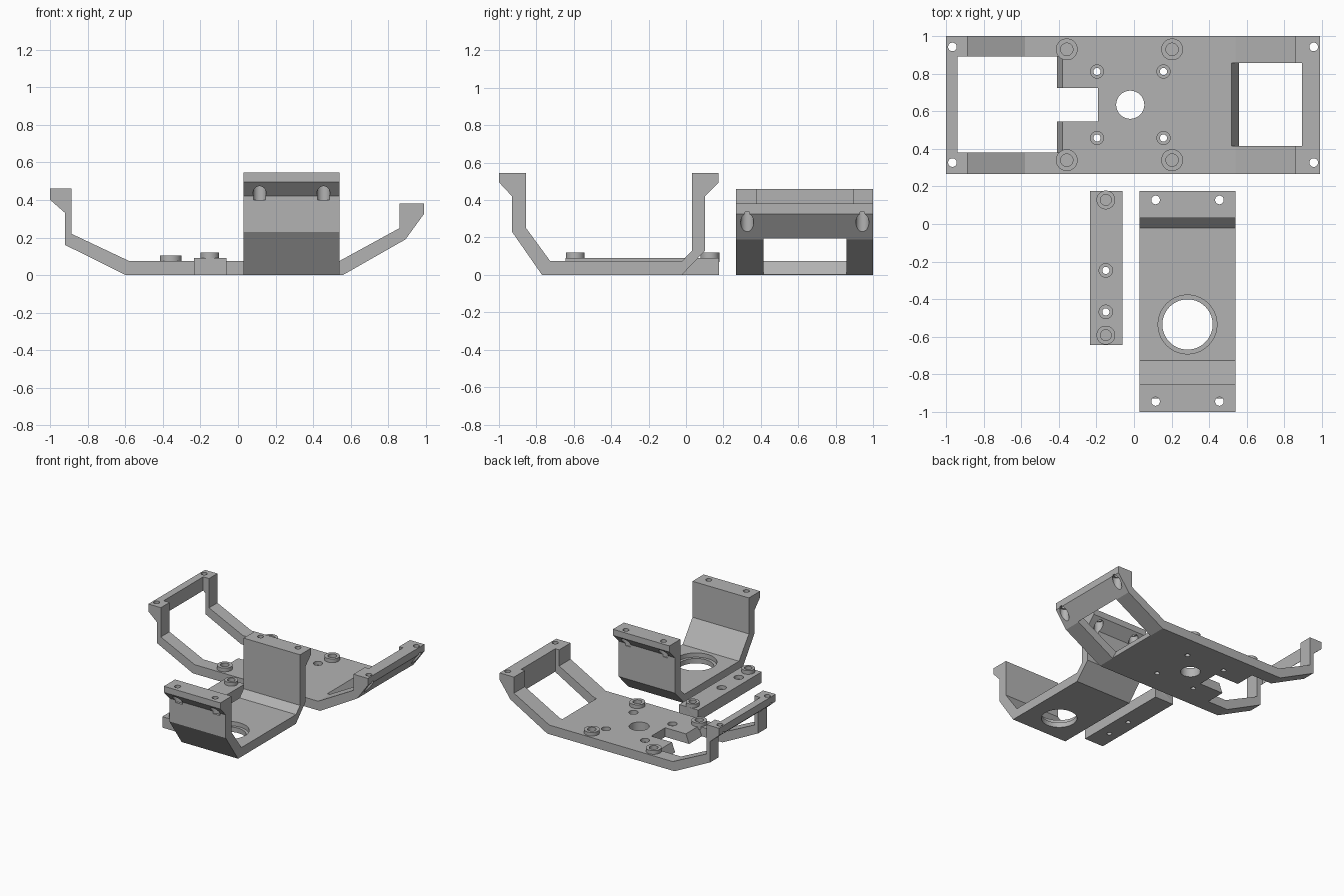
import bpy, bmesh, math

if "Cube" in bpy.data.objects:
    bpy.data.objects.remove(bpy.data.objects["Cube"])

grey = bpy.data.materials.new("plain_grey")
grey.diffuse_color = (0.45, 0.45, 0.45, 1)
grey.use_nodes = True
grey.node_tree.nodes["Principled BSDF"].inputs["Base Color"].default_value = grey.diffuse_color


def make_object(name, bm):
    bmesh.ops.recalc_face_normals(bm, faces=bm.faces[:])
    mesh = bpy.data.meshes.new(name)
    bm.to_mesh(mesh)
    bm.free()
    mesh.materials.append(grey)
    obj = bpy.data.objects.new(name, mesh)
    bpy.context.collection.objects.link(obj)
    return obj


def prism(name, profile, a, b, axis):
    """Extrude a (horizontal, z) profile from a to b along axis 'x' or 'y'."""
    bm = bmesh.new()
    place = (lambda p, t: (t, p[0], p[1])) if axis == 'x' else (lambda p, t: (p[0], t, p[1]))
    face = bm.faces.new([bm.verts.new(place(p, a)) for p in profile])
    ext = bmesh.ops.extrude_face_region(bm, geom=[face])
    move = (b - a, 0, 0) if axis == 'x' else (0, b - a, 0)
    bmesh.ops.translate(bm, vec=move, verts=[v for v in ext['geom'] if isinstance(v, bmesh.types.BMVert)])
    return make_object(name, bm)


def box(name, x0, x1, y0, y1, z0, z1):
    return prism(name, [(x0, z0), (x1, z0), (x1, z1), (x0, z1)], y0, y1, 'y')


def cylinder(name, x, y, r, z0, z1):
    bm = bmesh.new()
    bmesh.ops.create_cone(bm, cap_ends=True, segments=40, radius1=r, radius2=r, depth=z1 - z0)
    bmesh.ops.translate(bm, vec=(x, y, (z0 + z1) / 2), verts=bm.verts[:])
    return make_object(name, bm)


def combine(target, tool, operation):
    bpy.context.view_layer.objects.active = target
    mod = target.modifiers.new(operation, 'BOOLEAN')
    mod.operation, mod.object, mod.solver = operation, tool, 'EXACT'
    bpy.ops.object.modifier_apply(modifier=mod.name)
    bpy.data.objects.remove(tool)


def cut(target, tool):
    combine(target, tool, 'DIFFERENCE')


def boss(target, x, y, r, hole, base, top):
    """Raised ring with a blind screw hole."""
    combine(target, cylinder("boss", x, y, r, base - 0.02, top), 'UNION')
    cut(target, cylinder("boss_hole", x, y, hole, base - 0.05, top + 0.1))


def stepped_hole(target, x, y, r, wide, step, top):
    """Through hole with a wider recess from the top."""
    cut(target, cylinder("hole", x, y, r, -0.1, top + 0.1))
    cut(target, cylinder("recess", x, y, wide, step, top + 0.1))


def tip_hole(target, x, y, low, high):
    """Screw hole through an arm tip with a wider recess from below."""
    cut(target, cylinder("hole", x, y, 0.023, low + 0.01, 0.7))
    cut(target, cylinder("recess", x, y, 0.035, low, high))


def finish(obj):
    bpy.ops.object.select_all(action='DESELECT')
    obj.select_set(True)
    bpy.context.view_layer.objects.active = obj
    bpy.ops.object.shade_smooth_by_angle(angle=math.radians(20))


# Wide frame plate with two bent arms
frame = prism("frame_plate", [
    (-1, .46), (-.887, .46), (-.887, .22), (-.58, .075), (.54, .075), (.86, .25),
    (.86, .382), (.99, .382), (.99, .325), (.892, .19), (.558, 0), (-.597, 0),
    (-.92, .16), (-.92, .33), (-1, .40)], .267, 1.0, 'y')
# Arm windows and the notch between them
cut(frame, prism("left_window", [(-.94, -.1), (-.45, -.1), (-.17, .6), (-.94, .6)], .38, .892, 'y'))
cut(frame, prism("right_window", [(.613, -.1), (.895, -.1), (.895, .6), (.24, .6)], .415, .858, 'y'))
cut(frame, box("notch", -.5, -.193, .545, .725, -.1, .3))
cut(frame, cylinder("centre_hole", -.02, .635, .075, -.1, .3))
for x in (-.358, .203):
    for y in (.34, .93):
        boss(frame, x, y, .058, .033, .075, .105)
for x in (-.197, .157):
    for y in (.458, .812):
        stepped_hole(frame, x, y, .019, .035, .045, .075)
for y in (.327, .943):
    tip_hole(frame, -.967, y, .30, .41)
    tip_hole(frame, .957, y, .15, .335)
finish(frame)

# Tall cradle bracket
cradle = prism("cradle_bracket", [
    (-1, .545), (-.855, .545), (-.855, .25), (-.727, .075), (-.02, .075), (.033, .13),
    (.033, .545), (.175, .545), (.175, .495), (.102, .42), (.102, .13), (-.022, 0),
    (-.77, 0), (-.93, .23), (-.93, .42), (-1, .495)], .028, .54, 'x')
stepped_hole(cradle, .285, -.535, .134, .157, .04, .075)
for x in (.115, .455):
    for y in (-.945, .128):
        tip_hole(cradle, x, y, .40, .50)
finish(cradle)

# Narrow clamp bar
bar = box("clamp_bar", -.235, -.062, -.645, .177, 0, .09)
for y in (-.592, .128):
    boss(bar, -.15, y, .05, .029, .09, .12)
for y in (-.468, -.247):
    stepped_hole(bar, -.15, y, .019, .036, .06, .09)
finish(bar)
